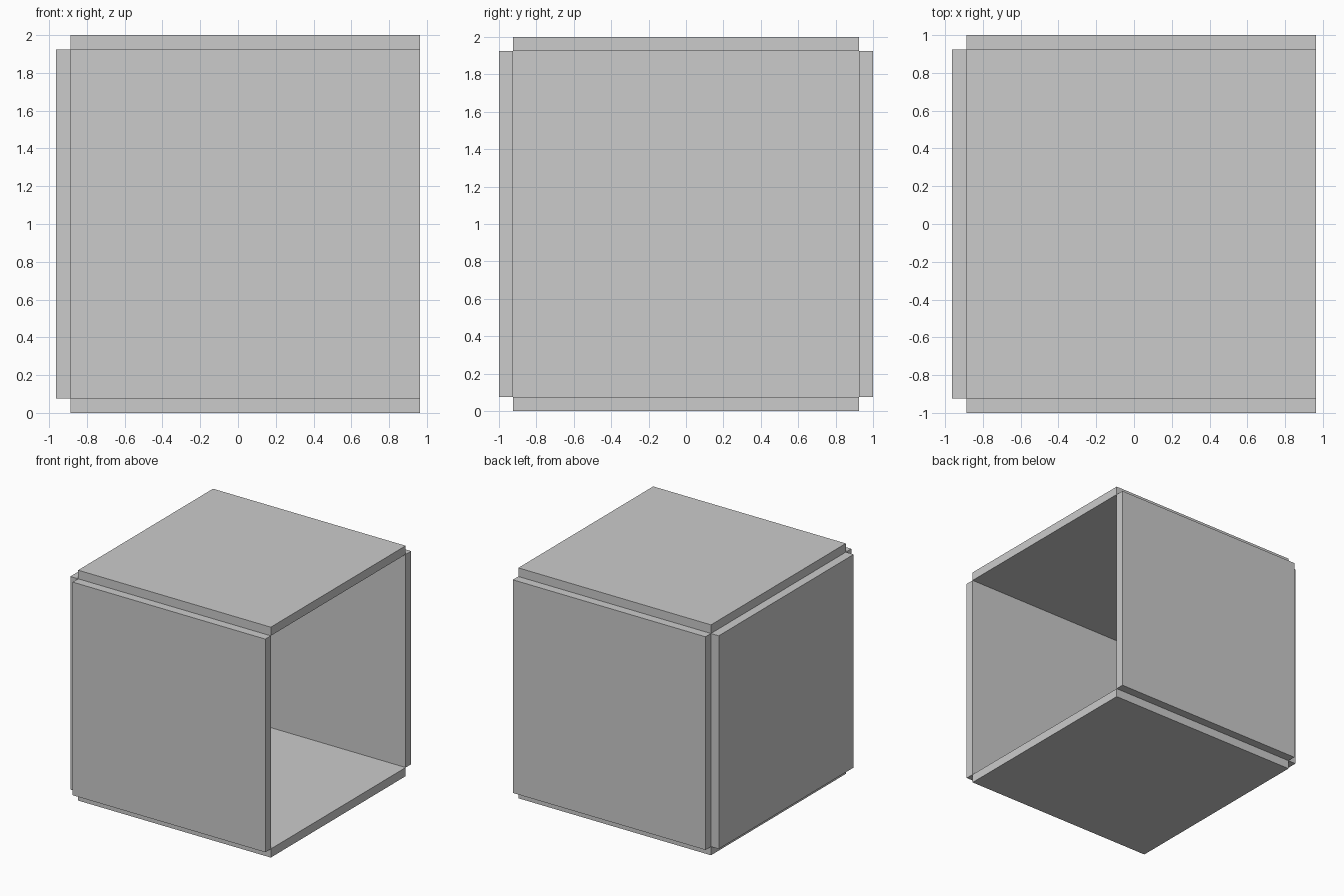
import bpy

if "Cube" in bpy.data.objects:
    bpy.data.objects.remove(bpy.data.objects["Cube"])

T = 0.075            # panel thickness
S = 2 - 2 * T        # inner cavity size
CX = T / 2           # cavity centre in x (open on the +x side)
OFF = (S + T) / 2    # cavity centre to panel centre


def panel(name, axis, sign):
    """Square slab lying against one side of the cavity."""
    loc, size = [CX, 0, 1], [S, S, S]
    loc[axis] += sign * OFF
    size[axis] = T
    bpy.ops.mesh.primitive_cube_add(size=1, location=loc)
    ob = bpy.context.object
    ob.name = name
    ob.scale = size
    bpy.ops.object.transform_apply(location=False, rotation=False, scale=True)


# Five panels, touching along their edges; the right side stays open
for name, axis, sign in (("left_panel", 0, -1),
                         ("front_panel", 1, -1), ("back_panel", 1, 1),
                         ("bottom_panel", 2, -1), ("top_panel", 2, 1)):
    panel(name, axis, sign)
